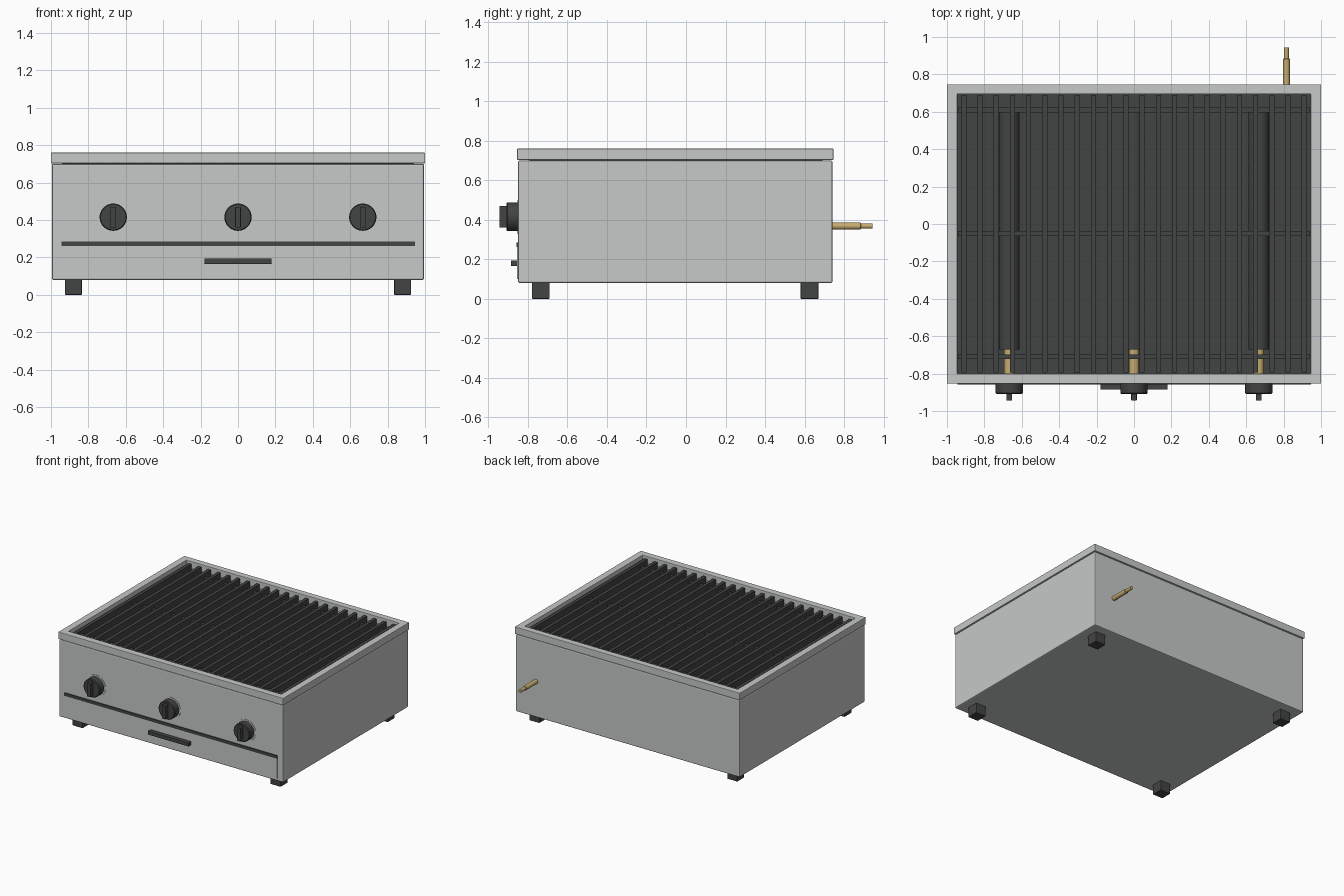
import bpy, bmesh, math

if "Cube" in bpy.data.objects:
    bpy.data.objects.remove(bpy.data.objects["Cube"])


def material(name, rgb):
    m = bpy.data.materials.new(name)
    m.diffuse_color = (*rgb, 1)
    m.use_nodes = True
    m.node_tree.nodes["Principled BSDF"].inputs["Base Color"].default_value = m.diffuse_color
    return m


STEEL = material("brushed_steel", (0.57, 0.58, 0.58))
DARK = material("cast_iron_black", (0.055, 0.056, 0.056))
BRASS = material("brass", (0.56, 0.41, 0.16))


def finish(name, bm, *mats):
    bmesh.ops.recalc_face_normals(bm, faces=bm.faces[:])
    me = bpy.data.meshes.new(name)
    bm.to_mesh(me)
    bm.free()
    ob = bpy.data.objects.new(name, me)
    bpy.context.collection.objects.link(ob)
    for m in mats:
        me.materials.append(m)
    return ob


def add_box(bm, x0, x1, y0, y1, z0, z1):
    geom = bmesh.ops.create_cube(bm, size=1)["verts"]
    for v in geom:
        v.co.x = x1 if v.co.x > 0 else x0
        v.co.y = y1 if v.co.y > 0 else y0
        v.co.z = z1 if v.co.z > 0 else z0


def box(name, mat, *dims, bevel=0):
    bm = bmesh.new()
    add_box(bm, *dims)
    if bevel:
        bmesh.ops.bevel(bm, geom=bm.edges[:], offset=bevel, segments=2,
                        profile=0.5, affect='EDGES')
    return finish(name, bm, mat)


def rod(name, mat, x, z, profile, sides=32):
    """Solid turned around a line along y; profile lists (y, radius)."""
    bm = bmesh.new()
    rings = []
    for y, r in profile:
        rings.append([bm.verts.new((x + r * math.cos(2 * math.pi * i / sides), y,
                                    z + r * math.sin(2 * math.pi * i / sides)))
                      for i in range(sides)])
    for a, b in zip(rings, rings[1:]):
        for i in range(sides):
            j = (i + 1) % sides
            bm.faces.new((a[i], a[j], b[j], b[i]))
    bm.faces.new(rings[0])
    bm.faces.new(rings[-1])
    ob = finish(name, bm, mat)
    bpy.context.view_layer.objects.active = ob
    ob.select_set(True)
    bpy.ops.object.shade_smooth_by_angle(angle=math.radians(35))
    ob.select_set(False)
    return ob


def open_box(name, dims, wall, depth, bevel):
    """Box with a pocket sunk into its top; the pocket floor is dark."""
    bm = bmesh.new()
    add_box(bm, *dims)
    bmesh.ops.bevel(bm, geom=bm.edges[:], offset=bevel, segments=2,
                    profile=0.5, affect='EDGES')
    top = max((f for f in bm.faces if f.normal.z > 0.9), key=lambda f: f.calc_area())
    bmesh.ops.inset_region(bm, faces=[top], thickness=wall - bevel)
    bottom = bmesh.ops.extrude_discrete_faces(bm, faces=[top])["faces"][0]
    for v in bottom.verts:
        v.co.z -= depth
    bottom.material_index = 1
    return finish(name, bm, STEEL, DARK)


# Cabinet with firebox
open_box("cabinet", (-0.995, 0.995, -0.85, 0.741, 0.08, 0.70), 0.045, 0.42, 0.008)

# Top rim: a rectangular frame
bm = bmesh.new()
outer = [(-1, -0.854), (1, -0.854), (1, 0.746), (-1, 0.746)]
inner = [(-0.945, -0.80), (0.945, -0.80), (0.945, 0.695), (-0.945, 0.695)]
loops = [[bm.verts.new((x, y, z)) for x, y in pts]
         for pts, z in ((outer, 0.703), (outer, 0.76), (inner, 0.76), (inner, 0.703))]
for k in range(4):
    a, b = loops[k], loops[(k + 1) % 4]
    for i in range(4):
        j = (i + 1) % 4
        bm.faces.new((a[i], a[j], b[j], b[i]))
rim = finish("top_rim", bm, STEEL)
bev = rim.modifiers.new("soft_edges", 'BEVEL')
bev.width, bev.segments = 0.003, 2

# Grate: long bars plus three cross bars
bm = bmesh.new()
for i in range(22):
    x = -0.91 + i * 1.82 / 21
    add_box(bm, x - 0.0135, x + 0.0135, -0.793, 0.69, 0.685, 0.742)
for y in (-0.71, -0.05, 0.61):
    add_box(bm, -0.94, 0.94, y - 0.013, y + 0.013, 0.68, 0.715)
finish("grate", bm, DARK)

# Burners, gas valves, control knobs
for side, x in (("left", -0.667), ("middle", 0), ("right", 0.667)):
    rod("burner_" + side, DARK, x, 0.415, [(-0.67, 0.055), (0.60, 0.055)])
    bm = bmesh.new()
    for s in (-1, 1):
        for k in range(10):
            px, py = x + s * 0.055, -0.58 + 0.115 * k
            add_box(bm, px - 0.004, px + 0.004, py - 0.006, py + 0.006, 0.409, 0.421)
    finish("burner_ports_" + side, bm, BRASS)
    rod("valve_" + side, BRASS, x, 0.415, [(-0.81, 0.028), (-0.665, 0.028)])
    rod("knob_" + side, DARK, x, 0.415,
        [(-0.85, 0.073), (-0.903, 0.073), (-0.908, 0.068)], 40)
    box("knob_grip_" + side, DARK, x - 0.015, x + 0.015, -0.944, -0.905,
        0.36, 0.47, bevel=0.003)
    rod("knob_bezel_" + side, STEEL, x, 0.415, [(-0.849, 0.086), (-0.853, 0.086)], 40)

# Drip tray front, trim strip, tray handle
box("tray_front", STEEL, -0.945, 0.945, -0.854, -0.848, 0.10, 0.262)
box("trim_strip", DARK, -0.945, 0.945, -0.857, -0.848, 0.262, 0.286)
box("tray_handle", DARK, -0.18, 0.18, -0.886, -0.85, 0.165, 0.195, bevel=0.003)

# Gas inlet at the back
rod("gas_inlet", BRASS, 0.815, 0.368,
    [(0.735, 0.018), (0.882, 0.018), (0.886, 0.013), (0.945, 0.013)], 24)

# Feet
for sx, side in ((-1, "left"), (1, "right")):
    for y, end in ((-0.735, "front"), (0.625, "back")):
        box(f"foot_{end}_{side}", DARK, sx * 0.88 - 0.045, sx * 0.88 + 0.045,
            y - 0.045, y + 0.045, 0, 0.083, bevel=0.003)
